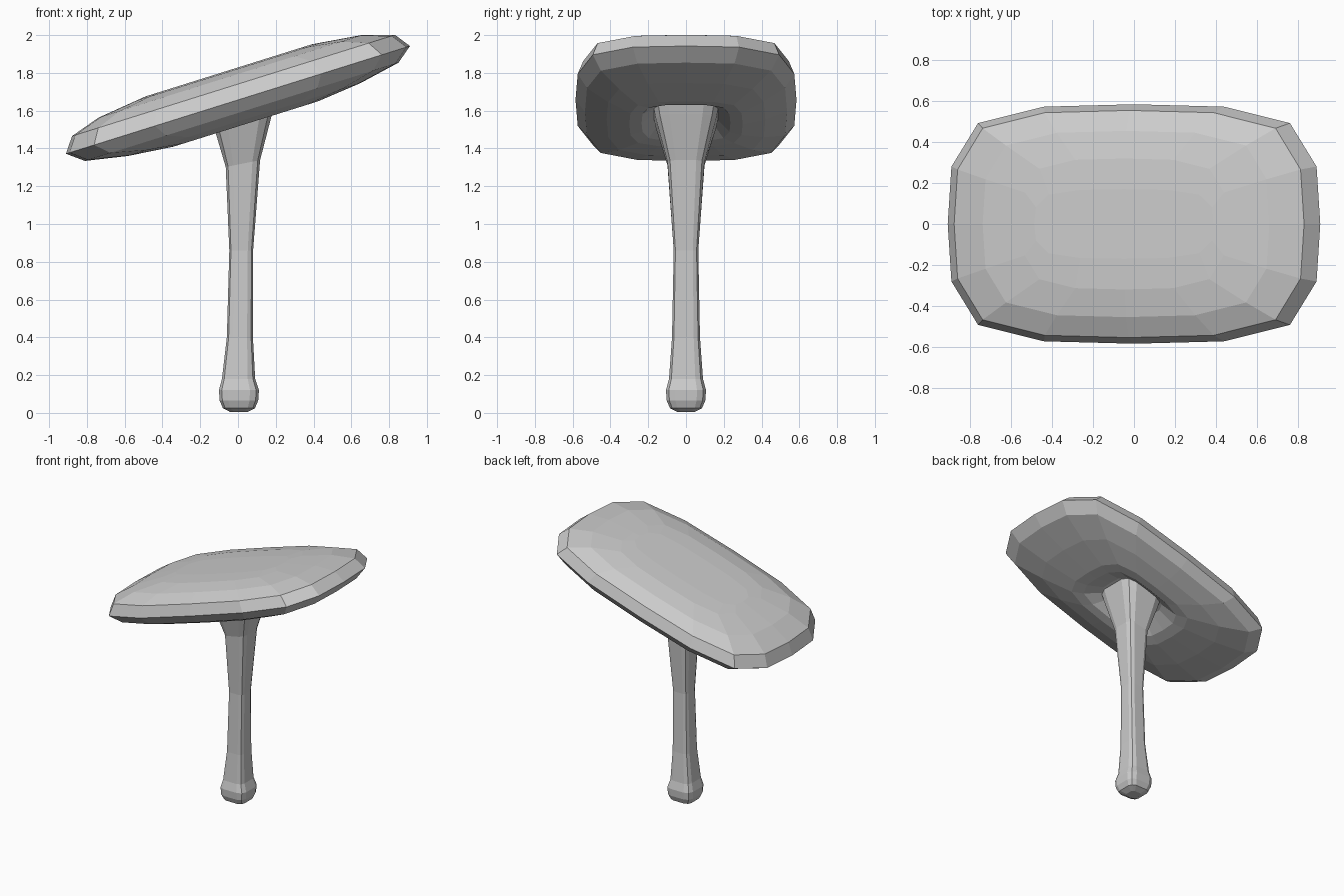
import bpy, bmesh
from math import cos, sin, radians
from mathutils import Matrix, Vector

if "Cube" in bpy.data.objects:
    bpy.data.objects.remove(bpy.data.objects["Cube"])


def outline(quarter):
    """Mirror quarter-outline points (x, y >= 0) into a full closed loop."""
    q = list(quarter)
    q2 = [(-x, y) for x, y in reversed(q) if x > 0]
    top = q + q2
    low = [(x, -y) for x, y in reversed(top) if y > 0]
    return top + low


def loft(name, loops, matrix=Matrix()):
    """Skin a stack of equal-length loops and cap both ends."""
    bm = bmesh.new()
    rings = [[bm.verts.new(matrix @ Vector(p)) for p in lp] for lp in loops]
    for a, b in zip(rings, rings[1:]):
        n = len(a)
        for i in range(n):
            j = (i + 1) % n
            bm.faces.new((a[i], a[j], b[j], b[i]))
    bm.faces.new(list(reversed(rings[0])))
    bm.faces.new(rings[-1])
    bmesh.ops.recalc_face_normals(bm, faces=bm.faces[:])
    me = bpy.data.meshes.new(name)
    bm.to_mesh(me)
    bm.free()
    ob = bpy.data.objects.new(name, me)
    bpy.context.collection.objects.link(ob)
    return ob


# Tilted cushion-shaped head: rings of (half length, half width, height)
TILT = radians(17.4)
head_shape = outline([(1, 0), (.98, .48), (.837, .843), (.483, .98), (0, 1)])
head_rings = [
    (.20, .165, -.075),   # recess around the neck
    (.32, .235, -.128),
    (.40, .30, -.134),
    (.645, .42, -.109),
    (.87, .535, -.066),
    (.954, .585, 0),      # widest rim
    (.896, .555, .08),
    (.734, .455, .131),
    (.52, .32, .157),
    (.46, .17, .164),
]
place = Matrix.Translation((0, 0, 1.657)) @ Matrix.Rotation(-TILT, 4, 'Y')
loft("head", [[(x * a, y * b, w) for x, y in head_shape]
              for a, b, w in head_rings], place)

# Handle: rings of (centre x, half x, half y, z, slope along x)
handle_shape = outline([(1, .55), (.86, .86), (.55, 1)])
handle_rings = [
    (.005, .045, .045, .004, 0),
    (.005, .085, .085, .025, 0),
    (.005, .102, .102, .065, 0),
    (.005, .106, .106, .12, 0),
    (.003, .088, .09, .18, 0),
    (.01, .069, .074, .40, 0),
    (.017, .063, .065, .86, 0),
    (.026, .091, .098, 1.32, .2),
    (.03, .15, .16, 1.535, .31),
    (.03, .17, .175, 1.61, .31),
]
loft("handle", [[(c + x * a, y * b, z + x * a * s) for x, y in handle_shape]
                for c, a, b, z, s in handle_rings])
